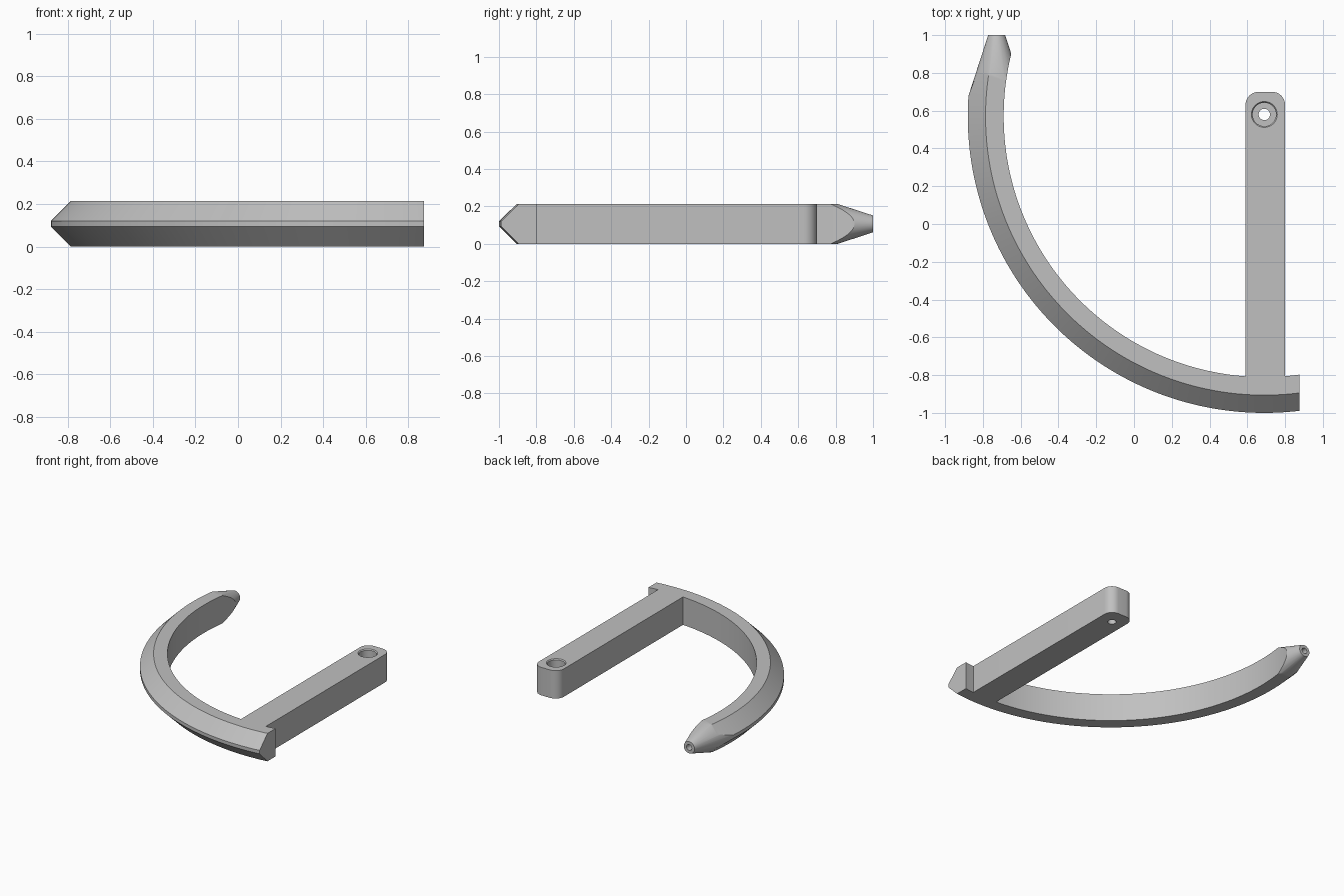
import bpy
import bmesh
from math import radians, tau
from mathutils import Matrix, Vector

if "Cube" in bpy.data.objects:
    bpy.data.objects.remove(bpy.data.objects["Cube"])

H = 0.213                          # thickness
MID = H / 2
CENTRE = Vector((0.69, 0.57, 0))   # centre of the arc
TIP = Vector((-0.727, 1.0, MID))   # centre of the nozzle end
PIVOT = Vector((0.69, 0.58, 0))    # hole in the arm

grey = bpy.data.materials.new("plain grey")
grey.use_nodes = True
colour = (0.53, 0.53, 0.53, 1)
grey.diffuse_color = colour
grey.node_tree.nodes["Principled BSDF"].inputs["Base Color"].default_value = colour


def finish(bm, name):
    bmesh.ops.recalc_face_normals(bm, faces=bm.faces)
    mesh = bpy.data.meshes.new(name)
    bm.to_mesh(mesh)
    bm.free()
    mesh.materials.append(grey)
    obj = bpy.data.objects.new(name, mesh)
    bpy.context.collection.objects.link(obj)
    return obj


def revolve(profile, start, sweep, steps):
    """Turn a closed (radius, z) outline about the z axis."""
    bm = bmesh.new()
    face = bm.faces.new([bm.verts.new((r, 0, z)) for r, z in profile])
    full = sweep >= tau - 0.001
    bmesh.ops.rotate(bm, verts=bm.verts, matrix=Matrix.Rotation(start, 3, "Z"))
    result = bmesh.ops.spin(bm, geom=[face] + face.edges[:] + face.verts[:],
                            axis=(0, 0, 1), cent=(0, 0, 0), angle=sweep, steps=steps)
    if full:
        caps = [face] + [g for g in result["geom_last"] if isinstance(g, bmesh.types.BMFace)]
        bmesh.ops.delete(bm, geom=list(set(caps)), context="FACES_ONLY")
    bmesh.ops.remove_doubles(bm, verts=bm.verts, dist=0.00001)
    return bm


def cut_flat(bm, point, normal):
    geom = bm.verts[:] + bm.edges[:] + bm.faces[:]
    bmesh.ops.bisect_plane(bm, geom=geom, plane_co=point, plane_no=normal, clear_outer=True)
    bmesh.ops.holes_fill(bm, edges=[e for e in bm.edges if e.is_boundary])


def cylinder(name, radius, z0, z1, centre, top_radius=None):
    bm = bmesh.new()
    bmesh.ops.create_cone(bm, cap_ends=True, segments=48, radius1=radius,
                          radius2=top_radius or radius, depth=z1 - z0)
    bmesh.ops.translate(bm, verts=bm.verts, vec=centre + Vector((0, 0, (z0 + z1) / 2)))
    return finish(bm, name)


def combine(obj, other, operation):
    mod = obj.modifiers.new(operation, "BOOLEAN")
    mod.operation = operation
    mod.solver = "EXACT"
    mod.object = other
    bpy.context.view_layer.objects.active = obj
    bpy.ops.object.modifier_apply(modifier=mod.name)
    bpy.data.objects.remove(other)


# Curved bar, bevelled on its outer side, cut square at both ends
outline = [(1.38, 0), (1.476, 0), (1.57, MID - 0.013),
           (1.57, MID + 0.013), (1.476, H), (1.38, H)]
bm = revolve(outline, radians(159), radians(121), 110)
bmesh.ops.translate(bm, verts=bm.verts, vec=CENTRE)
cut_flat(bm, (0.875, 0, 0), (1, 0, 0))
cut_flat(bm, TIP, (0, 1, 0))
hook = finish(bm, "curved_hook")

# Conical nozzle turned on the far end, with a small bore
taper = 0.325
bm = revolve([(0.045 - taper * 0.1, 0.1), (0.4, 0.1), (0.4, -0.34),
              (0.045 + taper * 0.34, -0.34)], 0, tau, 64)
to_y = Matrix.Translation(TIP) @ Matrix.Rotation(radians(-90), 4, "X")
bmesh.ops.transform(bm, matrix=to_y, verts=bm.verts)
combine(hook, finish(bm, "nozzle_cutter"), "DIFFERENCE")
bore = cylinder("bore_cutter", 0.022, -0.06, 0.05, Vector())
bore.data.transform(to_y)
combine(hook, bore, "DIFFERENCE")

# Straight arm with two rounded corners
bm = bmesh.new()
bmesh.ops.create_cube(bm, size=1)
bmesh.ops.scale(bm, verts=bm.verts, vec=(0.21, 1.57, H))
bmesh.ops.translate(bm, verts=bm.verts, vec=(0.695, -0.085, MID))
corners = [e for e in bm.edges if all(v.co.y > 0 for v in e.verts)
           and abs(e.verts[0].co.z - e.verts[1].co.z) > 0.1]
bmesh.ops.bevel(bm, geom=corners, offset=0.07, segments=10, profile=0.5, affect="EDGES")
arm = finish(bm, "straight_arm")

# Stepped pivot hole with a slightly flared rim
combine(arm, cylinder("through_cutter", 0.03, -0.05, 0.3, PIVOT), "DIFFERENCE")
combine(arm, cylinder("recess_cutter", 0.062, 0.09, 0.3, PIVOT), "DIFFERENCE")
combine(arm, cylinder("rim_cutter", 0.062, H - 0.007, H + 0.007, PIVOT, 0.075), "DIFFERENCE")

# Join both parts into one solid
combine(hook, arm, "UNION")
hook.name = "curved_hook_with_arm"
for obj in bpy.context.selected_objects:
    obj.select_set(False)
hook.select_set(True)
bpy.context.view_layer.objects.active = hook
bpy.ops.object.shade_smooth_by_angle(angle=radians(25))
